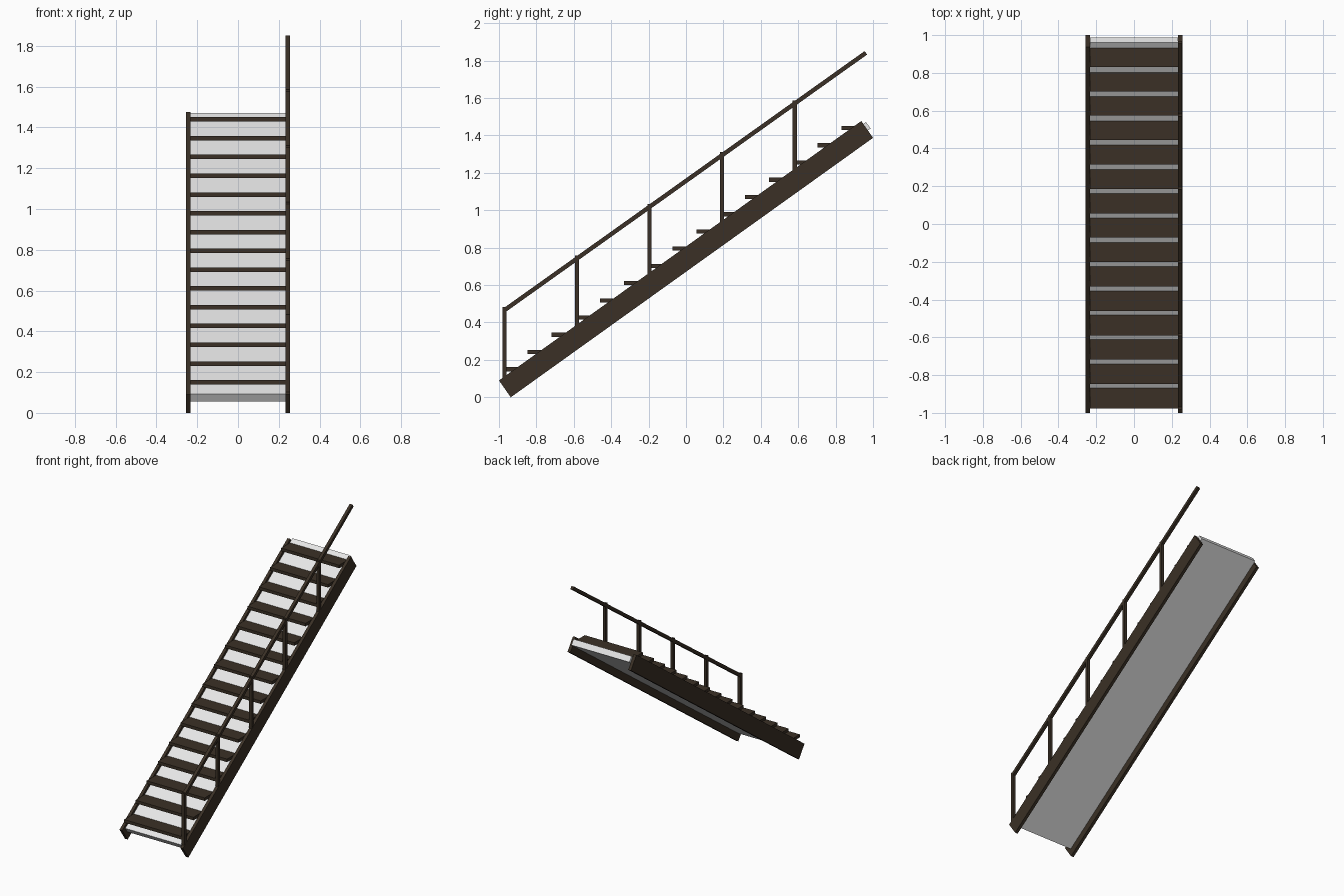
import bpy, bmesh

if "Cube" in bpy.data.objects:
    bpy.data.objects.remove(bpy.data.objects["Cube"])


def material(name, rgb):
    m = bpy.data.materials.new(name)
    m.diffuse_color = (*rgb, 1)
    m.use_nodes = True
    m.node_tree.nodes["Principled BSDF"].inputs["Base Color"].default_value = m.diffuse_color
    return m


BROWN = material("dark brown", (0.043, 0.030, 0.019))
WHITE = material("off white", (0.8, 0.8, 0.8))


def extrude_side(name, profile, x0, x1, mat):
    """Solid from a (y, z) side profile stretched between x0 and x1."""
    bm = bmesh.new()
    a = [bm.verts.new((x0, y, z)) for y, z in profile]
    b = [bm.verts.new((x1, y, z)) for y, z in profile]
    n = len(profile)
    bm.faces.new(a)
    bm.faces.new(b[::-1])
    for i in range(n):
        j = (i + 1) % n
        bm.faces.new((a[i], b[i], b[j], a[j]))
    bmesh.ops.recalc_face_normals(bm, faces=bm.faces)
    mesh = bpy.data.meshes.new(name)
    bm.to_mesh(mesh)
    bm.free()
    mesh.materials.append(mat)
    ob = bpy.data.objects.new(name, mesh)
    bpy.context.collection.objects.link(ob)
    return ob


def rect(y0, y1, z0, z1):
    return [(y0, z0), (y1, z0), (y1, z1), (y0, z1)]


INNER, OUTER = 0.234, 0.256

# Side stringers
stringer = [(-1, 0.09), (-0.937, 0), (1, 1.387), (0.937, 1.477)]
extrude_side("right_stringer", stringer, INNER, OUTER, BROWN)
extrude_side("left_stringer", stringer, -OUTER, -INNER, BROWN)

# Sloping panel behind the treads
panel = [(-0.965, 0.092), (-0.940, 0.057), (0.987, 1.437), (0.962, 1.472)]
extrude_side("sloping_panel", panel, -INNER, INNER, WHITE)

# Treads
for i in range(15):
    y, z = -0.977 + i * 0.1292, 0.150 + i * 0.0921
    extrude_side(f"tread_{i + 1}", rect(y, y + 0.115, z - 0.011, z + 0.011),
                 -INNER, INNER, BROWN)

# Handrail, squared off across its slope
rail = [(-0.976, 0.476), (-0.963, 0.457), (0.968, 1.832), (0.955, 1.851)]
extrude_side("handrail", rail, 0.233, 0.255, BROWN)

# Handrail posts
for i in range(5):
    y = -0.970 + i * 0.3878
    base = 0.09 + (y + 1) * 0.716 - 0.03
    top = 0.466 + (y + 0.970) * 0.712 + 0.016
    extrude_side(f"rail_post_{i + 1}", rect(y - 0.011, y + 0.011, base, top),
                 0.233, 0.255, BROWN)
